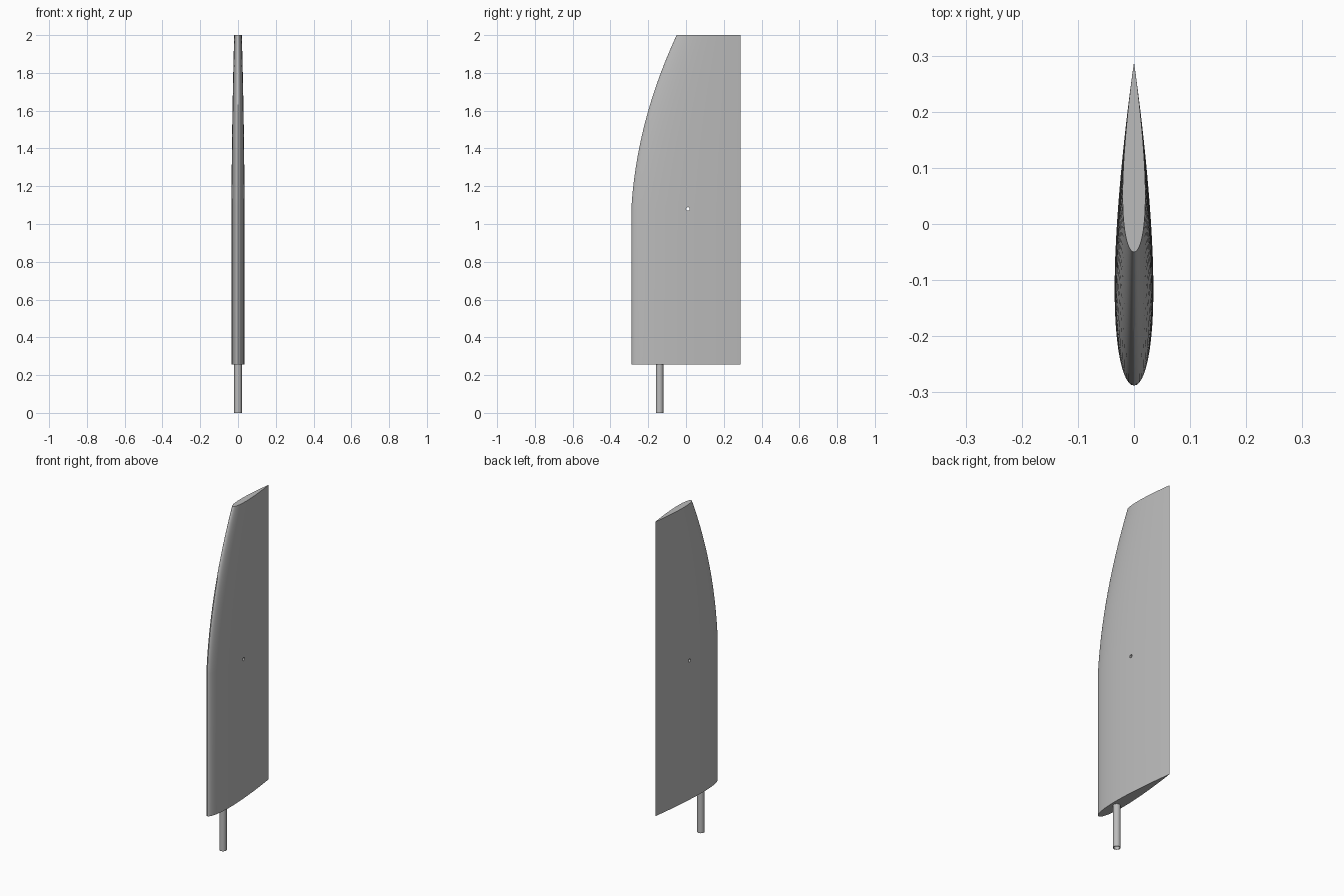
import bpy, bmesh, math

cube = bpy.data.objects.get("Cube")
if cube:
    bpy.data.objects.remove(cube, do_unlink=True)

grey = bpy.data.materials.new("plain grey")
grey.use_nodes = True
grey.diffuse_color = (0.5, 0.5, 0.5, 1)
grey.node_tree.nodes["Principled BSDF"].inputs["Base Color"].default_value = (0.5, 0.5, 0.5, 1)

TRAIL, LEAD = 0.288, -0.288
BASE, KNEE, TIP = 0.255, 1.1, 2.0


def leading_edge(z):
    """Straight lower edge, then a curve sweeping back to the tip."""
    if z <= KNEE:
        return LEAD
    d = z - KNEE
    return LEAD + 0.066 * d + 0.221 * d * d


def half_thickness(t):
    """Symmetric foil, 12 percent thick with a closed trailing edge."""
    return 0.6 * (0.2969 * math.sqrt(t) - 0.126 * t - 0.3516 * t**2
                  + 0.2843 * t**3 - 0.1036 * t**4)


def add_object(name, bm):
    bmesh.ops.recalc_face_normals(bm, faces=bm.faces)
    mesh = bpy.data.meshes.new(name)
    bm.to_mesh(mesh)
    bm.free()
    mesh.materials.append(grey)
    obj = bpy.data.objects.new(name, mesh)
    bpy.context.collection.objects.link(obj)
    return obj


def activate(obj):
    bpy.ops.object.select_all(action='DESELECT')
    obj.select_set(True)
    bpy.context.view_layer.objects.active = obj


def bridge(bm, a, b):
    for i in range(len(a)):
        j = (i + 1) % len(a)
        bm.faces.new((a[i], a[j], b[j], b[i]))


# Blade: foil sections lofted from base to tip
N = 32
stations = [(1 - math.cos(math.pi * i / N)) / 2 for i in range(N + 1)]
outline = [(t, 1) for t in stations] + [(t, -1) for t in stations[-2:0:-1]]
heights = [BASE] + [KNEE + (TIP - KNEE) * i / 24 for i in range(25)]
bm = bmesh.new()
rings = []
for z in heights:
    lead = leading_edge(z)
    chord = TRAIL - lead
    rings.append([bm.verts.new((side * chord * half_thickness(t), lead + chord * t, z))
                  for t, side in outline])
for a, b in zip(rings, rings[1:]):
    bridge(bm, a, b)
bm.faces.new(rings[0])
bm.faces.new(rings[-1])
blade = add_object("rudder_blade", bm)

# Small hole drilled sideways through the blade
bpy.ops.mesh.primitive_cylinder_add(vertices=24, radius=0.009, depth=0.3,
                                    location=(0, 0.01, 1.08),
                                    rotation=(0, math.pi / 2, 0))
cutter = bpy.context.object
cutter.name = "hole_cutter"
cutter.data.materials.append(grey)
cutter.hide_render = True
drill = blade.modifiers.new("hole", 'BOOLEAN')
drill.operation = 'DIFFERENCE'
drill.solver = 'EXACT'
drill.object = cutter
activate(blade)
bpy.ops.object.modifier_apply(modifier=drill.name)
bpy.data.objects.remove(cutter, do_unlink=True)

# Stock: hollow tube below the blade
bm = bmesh.new()
SIDES = 32
loops = []
for r, z in ((0.02, 0), (0.02, 0.26), (0.016, 0.26), (0.016, 0)):
    loops.append([bm.verts.new((r * math.cos(2 * math.pi * i / SIDES),
                                -0.14 + r * math.sin(2 * math.pi * i / SIDES), z))
                  for i in range(SIDES)])
for k in range(4):
    bridge(bm, loops[k], loops[(k + 1) % 4])
stock = add_object("rudder_stock", bm)

for obj in (blade, stock):
    activate(obj)
    bpy.ops.object.shade_smooth_by_angle(angle=math.radians(30))
